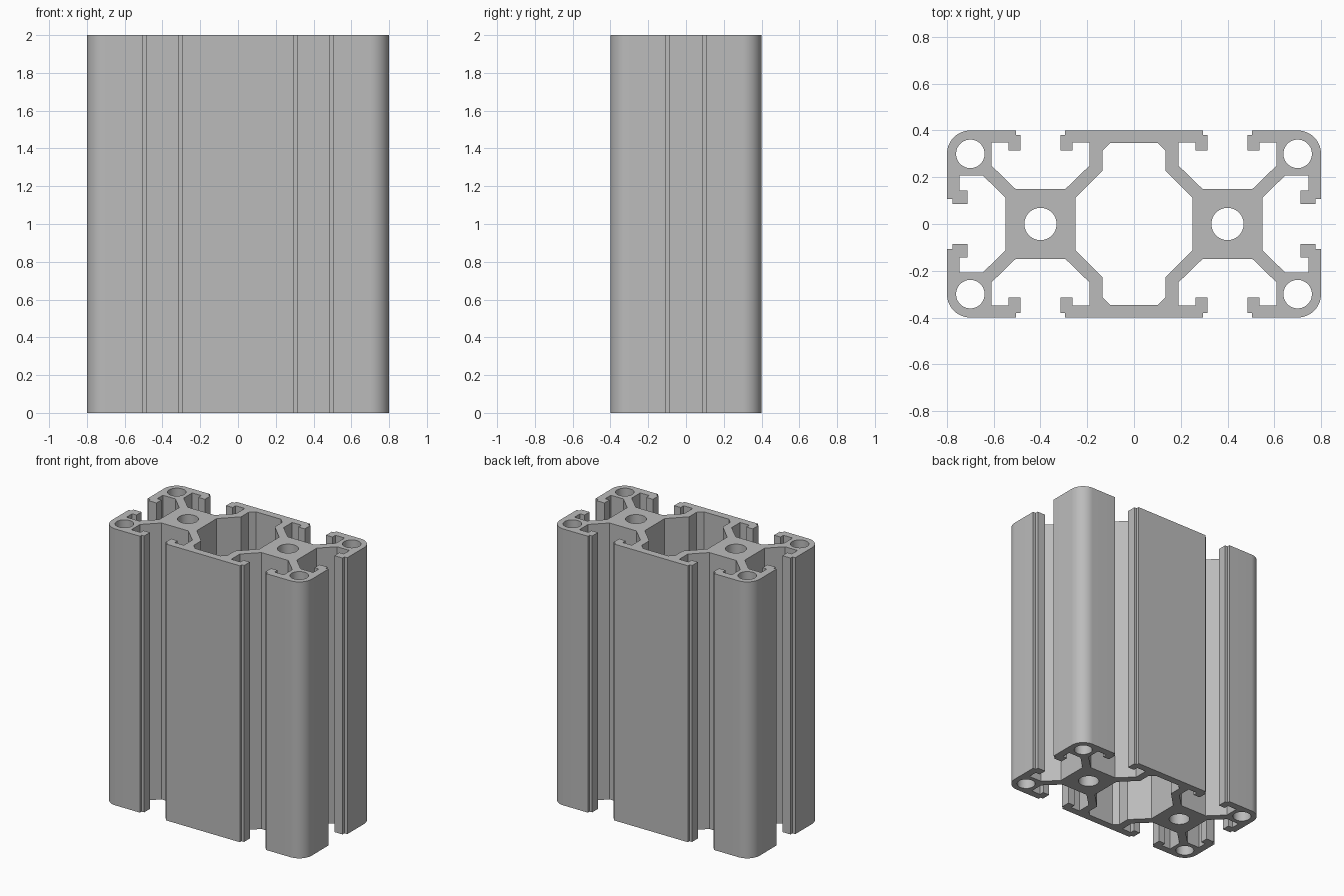
import bpy, bmesh
from math import sin, cos, pi

cube = bpy.data.objects.get("Cube")
if cube:
    bpy.data.objects.remove(cube, do_unlink=True)

LENGTH = 2.0


def arc(cx, cy, r, start, end, steps):
    """Points on an arc, both ends included."""
    return [(cx + r * cos(start + (end - start) * i / steps),
             cy + r * sin(start + (end - start) * i / steps)) for i in range(steps + 1)]


def circle(cx, cy, r):
    return arc(cx, cy, r, 0, 2 * pi, 48)[:-1]


def four_way(quarter):
    """Mirror a quarter outline, running from the y axis to the x axis, into a closed loop."""
    half = quarter + [(x, -y) for x, y in reversed(quarter)]
    return half + [(-x, y) for x, y in reversed(half)]


# Top slot: one side of its lip and pocket, measured from the slot centre
SLOT_X = 0.40
lip = [(0.105, 0.40), (0.105, 0.38), (0.085, 0.38), (0.085, 0.314),
       (0.137, 0.314), (0.137, 0.348), (0.21, 0.348), (0.21, 0.25), (0.107, 0.15)]
top_slot = [(SLOT_X - x, y) for x, y in lip] + [(SLOT_X + x, y) for x, y in reversed(lip)]

# Rounded outer corner
corner = arc(0.70, 0.30, 0.10, pi / 2, 0, 14)

# Side slot, down to the core
side_slot = [(0.80, 0.107), (0.777, 0.107), (0.777, 0.085), (0.712, 0.085),
             (0.712, 0.143), (0.747, 0.143), (0.747, 0.208), (0.647, 0.208), (0.55, 0.113)]

# Central chamber
chamber = [(0.10, 0.347), (0.135, 0.313), (0.135, 0.228), (0.25, 0.113)]

loops = [four_way(top_slot + corner + side_slot), four_way(chamber)]
for sx in (-1, 1):
    loops.append(circle(sx * SLOT_X, 0, 0.069))            # core bores
    for sy in (-1, 1):
        loops.append(circle(sx * 0.70, sy * 0.30, 0.061))  # corner bores

# Filled section, extruded along z
curve = bpy.data.curves.new("rail_section", "CURVE")
curve.dimensions = "2D"
curve.fill_mode = "BOTH"
curve.extrude = LENGTH / 2
for loop in loops:
    spline = curve.splines.new("POLY")
    spline.points.add(len(loop) - 1)
    for point, (x, y) in zip(spline.points, loop):
        point.co = (x, y, 0, 1)
    spline.use_cyclic_u = True

section = bpy.data.objects.new("rail_section", curve)
bpy.context.collection.objects.link(section)
bpy.context.view_layer.update()
mesh = bpy.data.meshes.new_from_object(
    section.evaluated_get(bpy.context.evaluated_depsgraph_get()))
bpy.data.objects.remove(section, do_unlink=True)
bpy.data.curves.remove(curve)

# Weld the caps to the walls and stand the rail on the ground
bm = bmesh.new()
bm.from_mesh(mesh)
bmesh.ops.remove_doubles(bm, verts=bm.verts, dist=0.0005)
bmesh.ops.translate(bm, verts=bm.verts, vec=(0, 0, LENGTH / 2))
bmesh.ops.recalc_face_normals(bm, faces=bm.faces)
bm.to_mesh(mesh)
bm.free()

# Plain aluminium grey
grey = bpy.data.materials.new("aluminium_grey")
grey.use_nodes = True
colour = (0.5, 0.5, 0.5, 1)
grey.diffuse_color = colour
grey.node_tree.nodes["Principled BSDF"].inputs["Base Color"].default_value = colour
mesh.materials.clear()
mesh.materials.append(grey)
mesh.name = "slotted_rail"

rail = bpy.data.objects.new("slotted_rail", mesh)
bpy.context.collection.objects.link(rail)
bpy.context.view_layer.objects.active = rail
rail.select_set(True)
bpy.ops.object.shade_smooth_by_angle(angle=pi / 6)
